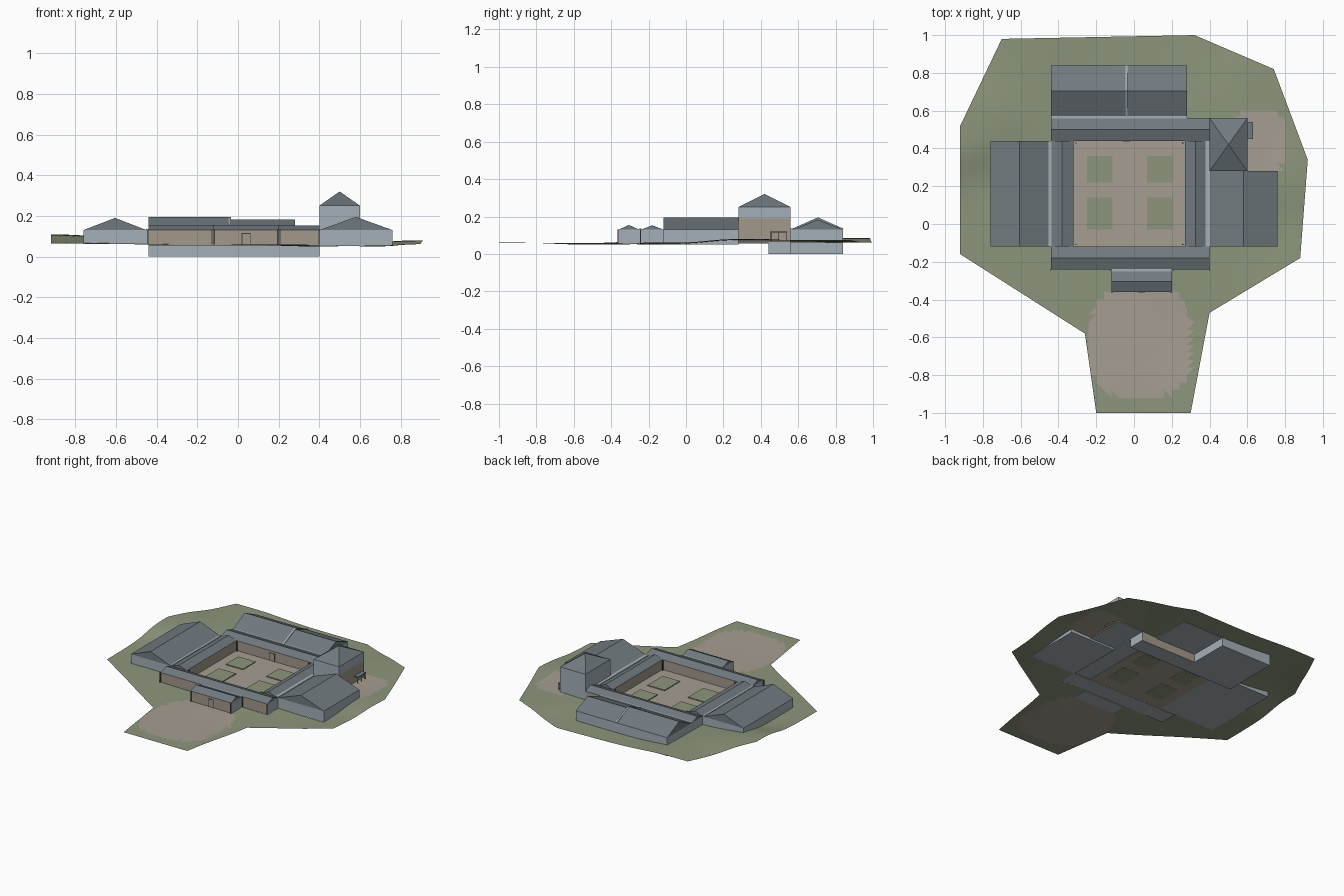
import bpy, bmesh, math
from mathutils import Vector

cube = bpy.data.objects.get("Cube")
if cube:
    bpy.data.objects.remove(cube, do_unlink=True)


def material(name, r, g, b):
    m = bpy.data.materials.new(name)
    m.use_nodes = True
    m.diffuse_color = (r, g, b, 1)
    bsdf = next(n for n in m.node_tree.nodes if n.type == 'BSDF_PRINCIPLED')
    bsdf.inputs["Base Color"].default_value = (r, g, b, 1)
    return m


GRASS = material("grass green", .265, .305, .2)
DIRT = material("dirt tan", .38, .34, .285)
ROOF = material("slate roof", .165, .195, .215)
WALL = material("pale grey wall", .375, .435, .48)
TAN = material("tan wall", .36, .315, .26)
DARK = material("dark timber", .05, .05, .05)

SIDES = {"+x": (1, 0, 0), "-x": (-1, 0, 0), "+y": (0, 1, 0), "-y": (0, -1, 0)}


def finish(name, bm, mats):
    mesh = bpy.data.meshes.new(name)
    bm.to_mesh(mesh)
    bm.free()
    for m in mats:
        mesh.materials.append(m)
    ob = bpy.data.objects.new(name, mesh)
    bpy.context.collection.objects.link(ob)
    return ob


def box(name, rect, z0, z1, mat, tan_sides=()):
    """Box over rect (x0, x1, y0, y1); chosen sides are tan."""
    x0, x1, y0, y1 = rect
    bm = bmesh.new()
    bmesh.ops.create_cube(bm, size=1)
    for v in bm.verts:
        v.co = (x1 if v.co.x > 0 else x0, y1 if v.co.y > 0 else y0, z1 if v.co.z > 0 else z0)
    bm.normal_update()
    for f in bm.faces:
        if any(f.normal.dot(Vector(SIDES[s])) > .9 for s in tan_sides):
            f.material_index = 1
    return finish(name, bm, [mat, TAN])


def pitched(name, rect, eave, top, axis):
    """Solid roof: ridge along x or y, or a single peak for axis None."""
    ob = box(name, rect, eave, top, ROOF)
    x0, x1, y0, y1 = rect
    bm = bmesh.new()
    bm.from_mesh(ob.data)
    for v in bm.verts:
        if v.co.z > (eave + top) / 2:
            if axis != "y":
                v.co.y = (y0 + y1) / 2
            if axis != "x":
                v.co.x = (x0 + x1) / 2
    bmesh.ops.remove_doubles(bm, verts=bm.verts, dist=1e-5)
    bm.to_mesh(ob.data)
    bm.free()


# Buildings: name, footprint, base, roof ridge height, ridge axis, tan sides
BASE, EAVE = .058, .13
wings = [
    ("west_hall", (-.76, -.45, -.12, .44), .062, .19, "y", ()),
    ("east_hall", (.40, .76, -.12, .28), .051, .195, "y", ()),
    ("north_hall_west", (-.44, -.04, .57, .84), BASE, .195, "x", ()),
    ("north_hall_east", (-.04, .28, .57, .84), BASE, .183, "x", ()),
    ("south_cloister", (-.44, .40, -.24, -.12), .055, .153, "x", ("-y", "+y")),
    ("north_cloister", (-.44, .40, .44, .56), BASE, .153, "x", ("-y", "+y")),
    ("west_cloister", (-.44, -.32, -.12, .44), BASE, .153, "y", ("+x",)),
    ("east_cloister", (.27, .38, -.12, .44), BASE, .153, "y", ("-x",)),
    ("entrance_porch", (-.12, .20, -.36, -.25), .055, .155, "x", ("-y",)),
]
for name, rect, base, ridge, axis, tan in wings:
    box(name + "_walls", rect, base, EAVE, WALL, tan)
    pitched(name + "_roof", rect, EAVE, ridge, axis)

# Pale gutters filling the joints between the roofs
gutters = [("west", (-.452, -.438, -.12, .44)), ("east", (.378, .402, -.12, .44)),
           ("north", (-.44, .28, .558, .572)), ("porch", (-.12, .20, -.252, -.238))]
for name, rect in gutters:
    box(name + "_gutter", rect, BASE, EAVE + .005, WALL)

# Pale strips where the north roof steps down
pitch = math.atan2(.06, .135)
for name, s in (("front", 1), ("back", -1)):
    strip = box(f"north_roof_step_{name}", (-.006, .006, -.074, .074), -.001, .003, WALL)
    strip.location = (-.04, .705 - s * .0675, .1625)
    strip.rotation_euler.x = s * pitch

# Lower storey below the north side
box("cellar_north_hall", (-.44, -.04, .56, .84), 0, BASE, WALL)
box("cellar_cloister", (-.44, .40, .44, .56), 0, BASE, WALL, ("+y",))

# Tower with pyramid roof
tower = (.40, .60, .28, .56)
box("tower_lower", tower, .064, .19, WALL, ("+x",))
box("tower_upper", tower, .19, .25, WALL)
pitched("tower_roof", tower, .25, .32, None)

# Tower side awning on posts
box("awning", (.60, .63, .45, .54), .114, .12, ROOF)
for i, y in enumerate((.453, .492, .534)):
    box(f"awning_post_{i}", (.624, .627, y, y + .003), .068, .114, DARK)

# Timber posts on the front and in the court corners
for i, x in enumerate((-.443, -.128, .206, .399)):
    box(f"front_post_{i}", (x - .003, x + .003, -.246, -.24), BASE, EAVE, DARK)
for i, x in enumerate((-.116, .196)):
    box(f"porch_post_{i}", (x - .003, x + .003, -.366, -.36), BASE, EAVE, DARK)
for x in (-.308, .258):
    for y in (-.108, .428):
        box("court_post", (x - .003, x + .003, y - .003, y + .003), .06, EAVE, DARK)

# Doors: thin dark frame plate with a tan leaf
for name, x, y in (("front", .04, -.36), ("court", -.04, .44)):
    for part, w, top, d, mat in (("frame", .022, .115, .001, DARK), ("leaf", .019, .112, .002, TAN)):
        box(f"{name}_door_{part}", (x - w, x + w, y - d, y), BASE, top, mat)

# Courtyard floor and raised planting beds
box("court_floor", (-.32, .27, -.12, .44), .056, .06, DIRT)
for x in (-.25, .07):
    for y, depth in ((-.03, .17), (.22, .14)):
        box("court_bed", (x, x + .135, y, y + depth), .055, .066, GRASS)

# Ground sheet: outline with heights, cut into a grid and draped
body = [(-.70, .98, .085), (.32, 1, .06), (.74, .82, .075), (.92, .34, .08), (.88, -.18, .062),
        (.40, -.47, .05), (-.26, -.58, .058), (-.92, -.16, .065), (-.92, .52, .108)]
drive = [(.30, -1, .06), (-.20, -1, .06)]
inner = [(.68, -.14, .05), (.68, .45, .072), (0, -.3, .058), (-.7, .1, .065), (0, .7, .06), (0, .3, .06)]
anchors = body + drive + inner
court = (-.32, .27, -.12, .44)
holes = [w[1] for w in wings] + [g[1] for g in gutters] + [tower, court]


def height(x, y):
    weights = [((x - a) ** 2 + (y - b) ** 2 + 1e-6) ** -1.5 for a, b, _ in anchors]
    return sum(w * p[2] for w, p in zip(weights, anchors)) / sum(weights)


def is_dirt(x, y):
    path = (abs(x - .035) / .27) ** 3 + (abs(y + .63) / .29) ** 3 < 1
    yard = (abs(x - .66) / .145) ** 3 + (abs(y - .43) / .175) ** 3 < 1
    return path or yard


bm = bmesh.new()
verts = [bm.verts.new((x, y, 0)) for x, y, _ in body + drive]
bm.faces.new(verts[:len(body)])
bm.faces.new([verts[5], verts[9], verts[10], verts[6]])
cuts = {0: {h[i] for h in holes for i in (0, 1)}, 1: {h[i] for h in holes for i in (2, 3)}}
for axis in (0, 1):
    for c in sorted(cuts[axis] | {i * .04 for i in range(-24, 25)}):
        co, no = [0, 0, 0], [0, 0, 0]
        co[axis], no[axis] = c, 1
        bmesh.ops.bisect_plane(bm, geom=bm.verts[:] + bm.edges[:] + bm.faces[:],
                               plane_co=co, plane_no=no, dist=1e-5)


def covered(f):
    c = f.calc_center_median()
    return any(a < c.x < b and p < c.y < q for a, b, p, q in holes)


bmesh.ops.delete(bm, geom=[f for f in bm.faces if covered(f)], context='FACES')
bmesh.ops.triangulate(bm, faces=bm.faces[:])
bm.normal_update()
for f in bm.faces:
    c = f.calc_center_median()
    f.material_index = int(is_dirt(c.x, c.y))
    f.smooth = True
    if f.normal.z < 0:
        f.normal_flip()
for v in bm.verts:
    v.co.z = height(v.co.x, v.co.y)
finish("ground", bm, [GRASS, DIRT])
